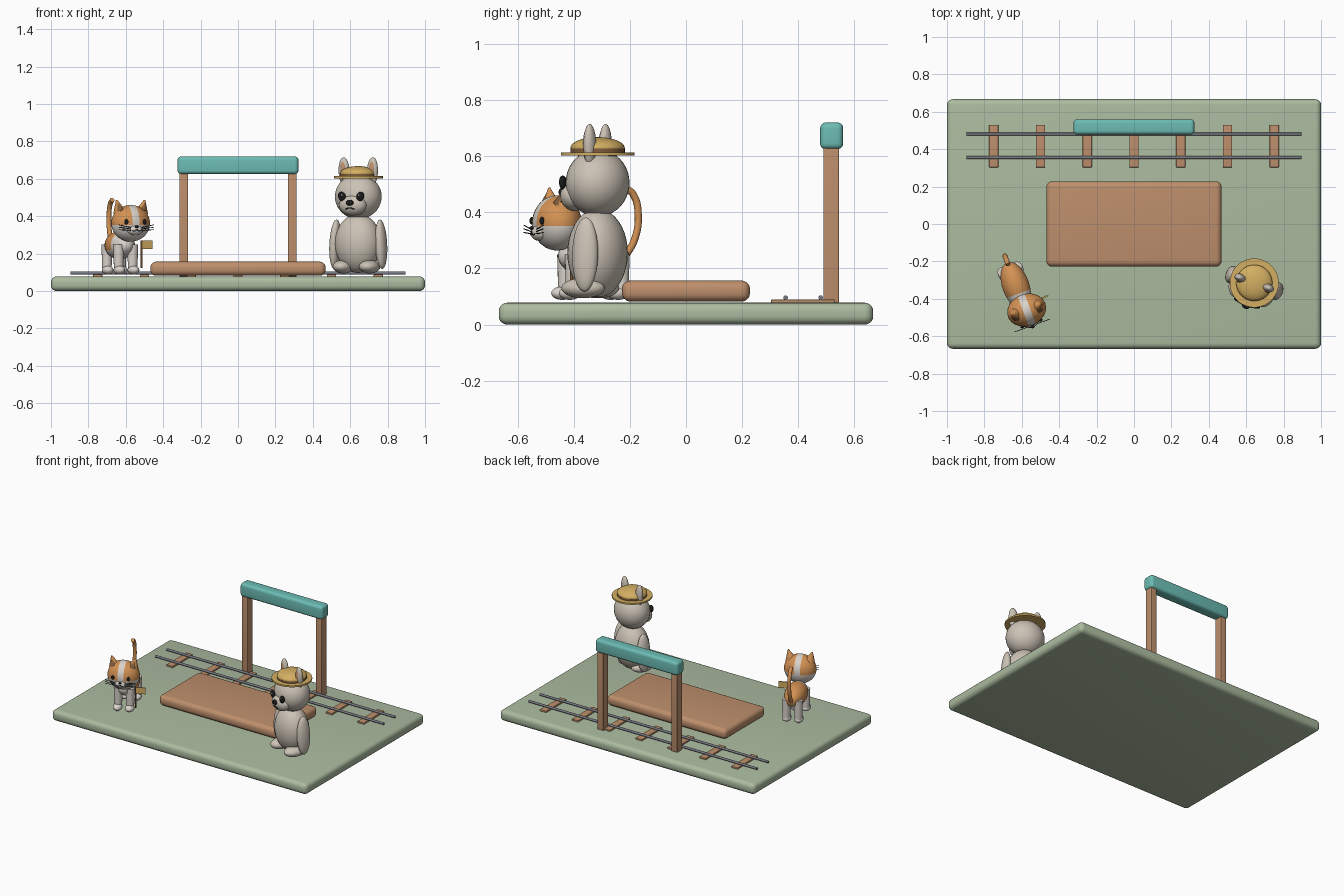
import bpy, bmesh, math
from mathutils import Matrix, Vector, Euler

if "Cube" in bpy.data.objects:
    bpy.data.objects.remove(bpy.data.objects["Cube"], do_unlink=True)


def material(name, r, g, b):
    lin = [(c / 255 / 12.92) if c < 11 else ((c / 255 + 0.055) / 1.055) ** 2.4 for c in (r, g, b)]
    m = bpy.data.materials.new(name)
    m.diffuse_color = (*lin, 1)
    m.use_nodes = True
    m.node_tree.nodes["Principled BSDF"].inputs["Base Color"].default_value = (*lin, 1)
    return m


SAGE = material("sage green", 172, 188, 160)
WOOD = material("warm wood", 190, 143, 108)
TEAL = material("teal", 108, 188, 180)
CREAM = material("warm grey fur", 204, 195, 182)
WHITE = material("pale fur", 218, 211, 203)
ORANGE = material("orange fur", 212, 146, 84)
STRAW = material("straw", 212, 175, 98)
BLACK = material("black", 28, 27, 28)
STEEL = material("rail steel", 120, 122, 132)
BROWN = material("dark brown", 128, 92, 60)
WORLD = Matrix()


def finish(name, bm, mats, matrix=WORLD, flat=False):
    bm.transform(matrix)
    bmesh.ops.recalc_face_normals(bm, faces=bm.faces)
    for f in bm.faces:
        f.smooth = not (flat and max(map(abs, f.normal)) > 0.999)
    me = bpy.data.meshes.new(name)
    bm.to_mesh(me)
    bm.free()
    for m in mats:
        me.materials.append(m)
    me.set_sharp_from_angle(angle=math.radians(40))
    ob = bpy.data.objects.new(name, me)
    bpy.context.collection.objects.link(ob)
    return ob


def place(loc, rot=(0, 0, 0), size=(1, 1, 1)):
    turn = Euler([math.radians(a) for a in rot]).to_matrix().to_4x4()
    return Matrix.Translation(loc) @ turn @ Matrix.Diagonal((*size, 1))


def box(name, lo, hi, mat, bevel=0.0, space=WORLD):
    lo, hi = Vector(lo), Vector(hi)
    bm = bmesh.new()
    bmesh.ops.create_cube(bm, size=1, matrix=place((lo + hi) / 2, size=hi - lo))
    if bevel:
        bmesh.ops.bevel(bm, geom=bm.edges[:], offset=bevel, segments=5, profile=0.5, affect='EDGES')
    return finish(name, bm, [mat], space, flat=True)


def ball(name, loc, size, mat, space=WORLD, rot=(0, 0, 0), cuts=(), rule=None, second=None):
    """Ellipsoid; cuts are (point, normal) planes and rule picks the second colour."""
    bm = bmesh.new()
    bmesh.ops.create_uvsphere(bm, u_segments=32, v_segments=20, radius=1)
    bm.transform(Matrix.Diagonal((*size, 1)))
    for co, no in cuts:
        bmesh.ops.bisect_plane(bm, geom=bm.verts[:] + bm.edges[:] + bm.faces[:],
                               plane_co=co, plane_no=no)
    if rule:
        for f in bm.faces:
            f.material_index = int(rule(f.calc_center_median()))
    return finish(name, bm, [mat] + ([second] if second else []), space @ place(loc, rot))


def rod(name, a, b, r1, r2, mat, space=WORLD, sides=16):
    a, b = Vector(a), Vector(b)
    d = b - a
    turn = d.to_track_quat('Z', 'Y').to_matrix().to_4x4()
    bm = bmesh.new()
    bmesh.ops.create_cone(bm, cap_ends=True, segments=sides, radius1=r1, radius2=r2, depth=d.length)
    return finish(name, bm, [mat], space @ Matrix.Translation((a + b) / 2) @ turn)


def tube(name, points, radius, mat, space=WORLD):
    cu = bpy.data.curves.new(name, 'CURVE')
    cu.dimensions = '3D'
    cu.bevel_depth, cu.bevel_resolution, cu.use_fill_caps = radius, 4, True
    sp = cu.splines.new('BEZIER')
    sp.bezier_points.add(len(points) - 1)
    for bp, p in zip(sp.bezier_points, points):
        bp.co = p
        bp.handle_left_type = bp.handle_right_type = 'AUTO'
    cu.materials.append(mat)
    ob = bpy.data.objects.new(name, cu)
    ob.matrix_world = space
    bpy.context.collection.objects.link(ob)


SIDES = (("left", 1), ("right", -1))

# Ground, platform and gate
box("ground", (-1, -0.667, 0), (1, 0.667, 0.078), SAGE, 0.03)
box("platform", (-0.468, -0.228, 0.082), (0.468, 0.228, 0.157), WOOD, 0.03)
for side, s in SIDES:
    box(side + "_post", (s * 0.29 - 0.023, 0.49, 0.078), (s * 0.29 + 0.023, 0.545, 0.65), WOOD, 0.004)
box("gate_beam", (-0.323, 0.478, 0.625), (0.323, 0.56, 0.72), TEAL, 0.02)

# Railway track
for i in range(7):
    x = (i - 3) * 0.25
    box(f"sleeper_{i + 1}", (x - 0.025, 0.303, 0.076), (x + 0.025, 0.53, 0.089), WOOD, 0.003)
for i, y in enumerate((0.355, 0.48)):
    rod(f"rail_{i + 1}", (-0.895, y, 0.096), (0.895, y, 0.096), 0.008, 0.008, STEEL)

# Standing figure with a straw hat
fig = place((0.643, -0.315, 0), (0, 0, -20))
ball("figure_body", (0, 0, 0.255), (0.127, 0.105, 0.158), CREAM, fig)
ball("figure_head", (0, 0, 0.505), (0.127, 0.112, 0.12), CREAM, fig)
ball("figure_muzzle", (0, -0.085, 0.46), (0.076, 0.05, 0.056), CREAM, fig)
ball("figure_nose", (0, -0.133, 0.472), (0.021, 0.013, 0.016), BLACK, fig)
tube("figure_mouth", [(-0.025, -0.128, 0.437), (0, -0.134, 0.445), (0.025, -0.128, 0.437)],
     0.003, BLACK, fig)
for side, s in SIDES:
    ball(side + "_figure_arm", (s * 0.13, 0, 0.25), (0.03, 0.048, 0.132), CREAM, fig, (0, -s * 3, 0))
    ball(side + "_figure_foot", (s * 0.075, -0.028, 0.13), (0.053, 0.08, 0.036), CREAM, fig)
    ball(side + "_figure_eye", (s * 0.052, -0.112, 0.505), (0.021, 0.013, 0.027), BLACK, fig, (0, s * 25, 0))
    ball(side + "_figure_eye_glint", (s * 0.048, -0.124, 0.513), (0.005, 0.004, 0.005), WHITE, fig)
    ball(side + "_figure_ear", (s * 0.08, 0, 0.638), (0.031, 0.022, 0.077), CREAM, fig, (0, s * 3, 0))
    ball(side + "_figure_inner_ear", (s * 0.08, -0.012, 0.638), (0.018, 0.013, 0.056), WOOD, fig, (0, s * 3, 0))
rod("hat_brim", (0, 0, 0.603), (0, 0, 0.614), 0.131, 0.131, STRAW, fig, 40)
rod("hat_band", (0, 0, 0.612), (0, 0, 0.627), 0.097, 0.097, BROWN, fig, 40)
ball("hat_crown", (0, 0, 0.629), (0.097, 0.097, 0.039), STRAW, fig)

# Cat body, legs and tail
cat = place((-0.632, -0.33, 0), (0, 0, 20))
ball("cat_body", (0, 0, 0.245), (0.072, 0.132, 0.075), WHITE, cat,
     cuts=(((0, -0.045, 0), (0, 1, 0)), ((0, 0, -0.025), (0, 0, 1))),
     rule=lambda c: c.y > -0.045 and c.z > -0.025, second=ORANGE)
for end, y in (("front", -0.092), ("back", 0.092)):
    for side, s in SIDES:
        rod(f"{end}_{side}_leg", (s * 0.04, y, 0.1), (s * 0.04, y, 0.25), 0.025, 0.029, WHITE, cat)
        ball(f"{end}_{side}_paw", (s * 0.04, y - 0.012, 0.112), (0.03, 0.04, 0.024), WHITE, cat)
tube("cat_tail", [(0, 0.115, 0.235), (0, 0.155, 0.3), (0, 0.17, 0.39), (0, 0.15, 0.465), (0, 0.12, 0.487)],
     0.013, ORANGE, cat)

# Cat head with a pale stripe and chin
head = cat @ Matrix.Translation((0.01, -0.142, 0.362))
ball("cat_head", (0, 0, 0), (0.106, 0.086, 0.098), WHITE, head,
     cuts=(((0.02, 0, 0), (1, 0, 0)), ((-0.02, 0, 0), (1, 0, 0)), ((0, 0, -0.01), (0, 0, 1))),
     rule=lambda c: abs(c.x) > 0.02 and c.z > -0.01, second=ORANGE)
ball("cat_muzzle", (0, -0.068, -0.035), (0.045, 0.028, 0.028), WHITE, head)
ball("cat_nose", (0, -0.096, -0.018), (0.01, 0.007, 0.007), BLACK, head)
for side, s in SIDES:
    rod(side + "_cat_ear", (s * 0.062, 0, 0.058), (s * 0.08, 0, 0.125), 0.036, 0.004, ORANGE, head)
    rod(side + "_cat_inner_ear", (s * 0.064, -0.016, 0.066), (s * 0.078, -0.007, 0.112), 0.022, 0.002, BROWN, head)
    ball(side + "_cat_eye", (s * 0.052, -0.076, 0.008), (0.011, 0.008, 0.014), BLACK, head)
    tube(side + "_cat_mouth", [(0, -0.095, -0.03), (s * 0.012, -0.094, -0.042), (s * 0.024, -0.09, -0.036)],
         0.0025, BLACK, head)
    for i in range(3):
        rod(f"{side}_whisker_{i + 1}", (s * 0.03, -0.088, -0.022 - i * 0.008),
            (s * 0.1, -0.088, -0.008 - i * 0.013), 0.002, 0.002, BLACK, head, 6)

# Little flag beside the cat
flag = place((-0.515, -0.408, 0), (0, 0, 25))
rod("flag_pole", (0, 0, 0.122), (0, 0, 0.27), 0.005, 0.005, BROWN, flag)
box("flag_panel", (0, -0.004, 0.225), (0.062, 0.004, 0.27), STRAW, space=flag)
